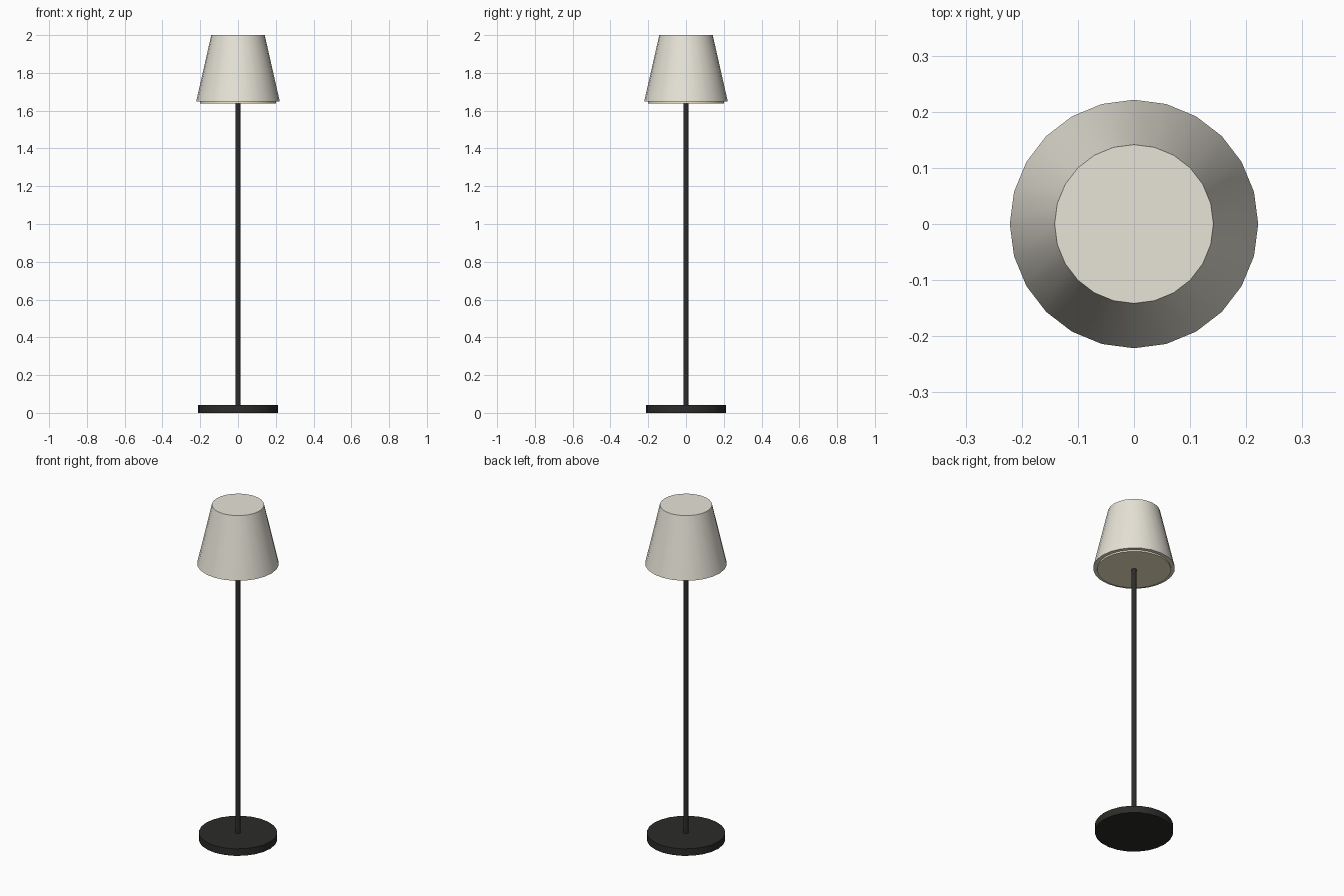
import bpy
import math

if "Cube" in bpy.data.objects:
    bpy.data.objects.remove(bpy.data.objects["Cube"])


def material(name, color):
    m = bpy.data.materials.new(name)
    m.diffuse_color = (*color, 1)
    m.use_nodes = True
    m.node_tree.nodes["Principled BSDF"].inputs["Base Color"].default_value = m.diffuse_color
    return m


def tapered(name, r_bottom, r_top, z0, z1, sides, mat):
    # Capped cylinder or cone frustum with a vertex on the +x axis
    bpy.ops.mesh.primitive_cone_add(vertices=sides, radius1=r_bottom, radius2=r_top,
                                    depth=z1 - z0, location=(0, 0, (z0 + z1) / 2))
    ob = bpy.context.object
    ob.name = name
    ob.data.materials.append(mat)
    bpy.ops.object.shade_smooth_by_angle(angle=math.radians(35))
    return ob


black = material("black_metal", (0.025, 0.025, 0.022))
fabric = material("shade_fabric", (0.80, 0.77, 0.68))
glow = material("warm_diffuser", (0.90, 0.82, 0.58))

# Round foot and slim pole
tapered("base", 0.2125, 0.2125, 0.0, 0.042, 24, black)
tapered("pole", 0.0145, 0.0145, 0.042, 1.65, 12, black)

# Tapered shade with a thin diffuser disc beneath it
tapered("lamp_shade", 0.2214, 0.1415, 1.648, 2.0, 24, fabric)
tapered("diffuser", 0.2, 0.2, 1.639, 1.65, 24, glow)
